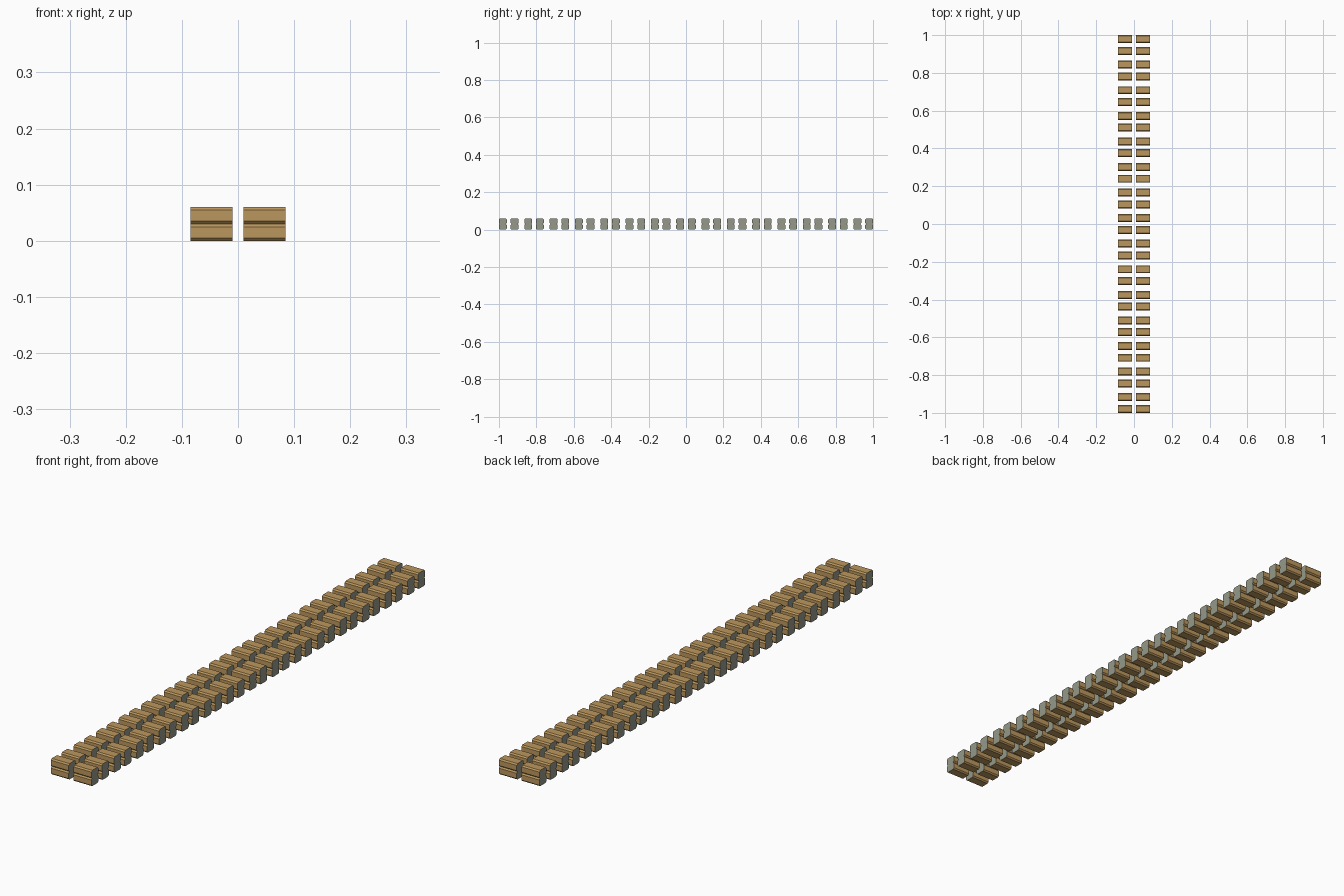
import bpy, bmesh

if "Cube" in bpy.data.objects:
    bpy.data.objects.remove(bpy.data.objects["Cube"])

def material(name, rgb):
    m = bpy.data.materials.new(name)
    m.diffuse_color = (*rgb, 1)
    m.use_nodes = True
    m.node_tree.nodes["Principled BSDF"].inputs["Base Color"].default_value = m.diffuse_color
    return m

TAN = material("tan_wood", (0.50, 0.31, 0.11))
GREY = material("grey_green_ends", (0.30, 0.32, 0.25))

L, W, H, C = 0.075, 0.042, 0.03, 0.005   # bar length, width, height, chamfer
PITCH, OFFSET, PAIRS = 0.1354, 0.0625, 15

# chamfered bar cross-section (y, z)
w = W / 2
PROFILE = [(-w + C, 0), (w - C, 0), (w, C), (w, H - C),
           (w - C, H), (-w + C, H), (-w, H - C), (-w, C)]

def add_bar(bm, x, y, z):
    a = [bm.verts.new((x - L / 2, y + p, z + q)) for p, q in PROFILE]
    b = [bm.verts.new((x + L / 2, y + p, z + q)) for p, q in PROFILE]
    n = len(a)
    for i in range(n):
        j = (i + 1) % n
        bm.faces.new((a[i], a[j], b[j], b[i]))
    # grey end caps
    bm.faces.new(a).material_index = 1
    bm.faces.new(b[::-1]).material_index = 1

# one object per side and layer: rows of paired bars
for side, x in (("left", -0.0475), ("right", 0.0475)):
    for layer, z in (("lower", 0), ("upper", H)):
        bm = bmesh.new()
        for i in range(PAIRS):
            yc = (i - (PAIRS - 1) / 2) * PITCH
            for s in (-1, 1):
                add_bar(bm, x, yc + s * OFFSET / 2, z)
        bmesh.ops.recalc_face_normals(bm, faces=bm.faces)
        name = f"{layer}_{side}_bars"
        me = bpy.data.meshes.new(name)
        bm.to_mesh(me)
        bm.free()
        me.materials.append(TAN)
        me.materials.append(GREY)
        bpy.context.collection.objects.link(bpy.data.objects.new(name, me))
